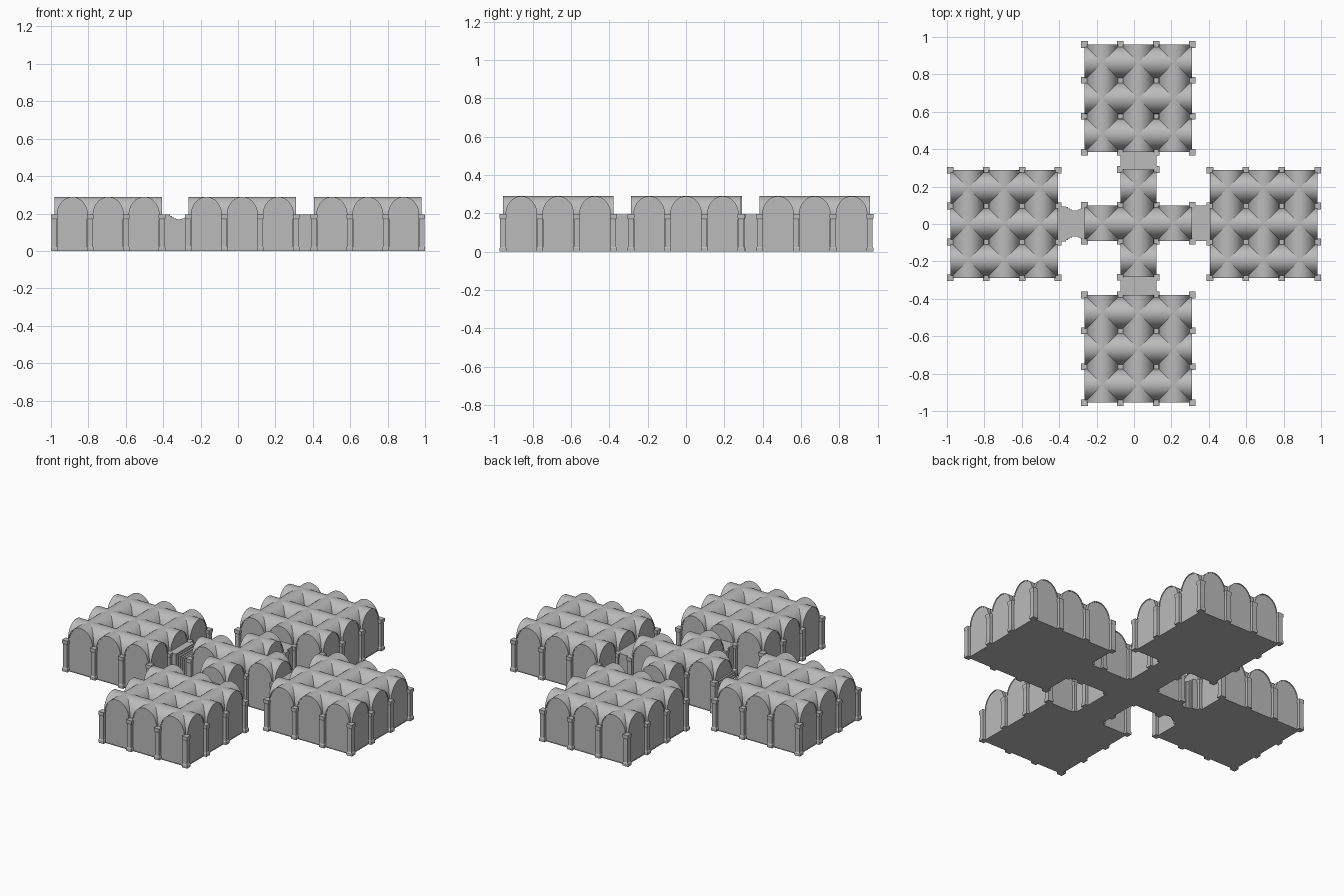
import bpy, bmesh, math
from mathutils import Vector

if "Cube" in bpy.data.objects:
    bpy.data.objects.remove(bpy.data.objects["Cube"])

PITCH = 0.192      # bay size
HALF = 0.083       # half width of an arch
SPRING = 0.193     # height where the arches begin
RISE = 0.096

stone = bpy.data.materials.new("grey_stone")
stone.use_nodes = True
stone.diffuse_color = (0.5, 0.5, 0.5, 1)
stone.node_tree.nodes["Principled BSDF"].inputs["Base Color"].default_value = (0.5, 0.5, 0.5, 1)


def finish(name, bm, smooth=False):
    bmesh.ops.recalc_face_normals(bm, faces=bm.faces)
    mesh = bpy.data.meshes.new(name)
    bm.to_mesh(mesh)
    bm.free()
    mesh.materials.append(stone)
    ob = bpy.data.objects.new(name, mesh)
    bpy.context.collection.objects.link(ob)
    if smooth:
        bpy.ops.object.select_all(action='DESELECT')
        ob.select_set(True)
        bpy.context.view_layer.objects.active = ob
        bpy.ops.object.shade_smooth_by_angle(angle=math.radians(30))
    return ob


def box(bm, x0, x1, y0, y1, z0, z1):
    vs = bmesh.ops.create_cube(bm, size=1)["verts"]
    for v in vs:
        v.co = Vector(((x0 + x1) / 2 + v.co.x * (x1 - x0),
                       (y0 + y1) / 2 + v.co.y * (y1 - y0),
                       (z0 + z1) / 2 + v.co.z * (z1 - z0)))


def arch(shrink, steps=24):
    """Half ellipse from one springing point to the other."""
    return [((HALF - shrink) * math.cos(math.pi * i / steps),
             SPRING + (RISE - shrink) * math.sin(math.pi * i / steps))
            for i in range(steps + 1)]


def prism(bm, profile, centre, offset, length, along_x):
    """Extrude an (across, height) profile along one of the plan axes."""
    ends = []
    for t in (-length / 2, length / 2):
        ring = []
        for a, z in profile:
            p = (t, offset + a) if along_x else (offset + a, t)
            ring.append(bm.verts.new((centre[0] + p[0], centre[1] + p[1], z)))
        ends.append(ring)
    n = len(profile)
    for i in range(n):
        j = (i + 1) % n
        bm.faces.new((ends[0][i], ends[0][j], ends[1][j], ends[1][i]))
    for ring in ends:
        bm.faces.new(ring)


def column(bm, x, y):
    """Square pier with stepped plinth and capital."""
    profile = [(0.018, 0), (0.018, 0.018), (0.0145, 0.024),
               (0.0145, 0.168), (0.018, 0.176), (0.018, 0.195)]
    rings = [[bm.verts.new((x + sx * r, y + sy * r, z))
              for sx, sy in ((-1, -1), (1, -1), (1, 1), (-1, 1))] for r, z in profile]
    for lo, hi in zip(rings, rings[1:]):
        for i in range(4):
            j = (i + 1) % 4
            bm.faces.new((lo[i], lo[j], hi[j], hi[i]))
    bm.faces.new(rings[0])
    bm.faces.new(rings[-1])


def hall(name, centre, runs):
    """Groin vaulted hall; runs maps a bay row to its number of bays."""
    vaults, walls, piers, floor = (bmesh.new() for _ in range(4))
    spots = set()
    for row, bays in runs.items():
        length = bays * PITCH
        for along_x in (True, False):
            ring = arch(0) + arch(0.006)[::-1]
            prism(vaults, ring, centre, row * PITCH, length, along_x)
            a = HALF - 0.003
            body = [(-a, 0), (a, 0)] + arch(0.003)
            prism(walls, body, centre, row * PITCH, length - 0.005, along_x)
        for i in range(bays + 1):
            for side in (-0.5, 0.5):
                spots.add((i - bays / 2, row + side))
        h, w = length / 2, PITCH / 2
        y = centre[1] + row * PITCH
        box(floor, centre[0] - h, centre[0] + h, y - w, y + w, 0, 0.004)
    for i, j in sorted(spots):
        column(piers, centre[0] + i * PITCH, centre[1] + j * PITCH)
    finish(name + "_vaults", vaults, True)
    finish(name + "_walls", walls, True)
    finish(name + "_columns", piers)
    finish(name + "_floor", floor)


# Four square halls around a cross-shaped one
square = {-1: 3, 0: 3, 1: 3}
hall("right_hall", (-0.694, 0), square)
hall("left_hall", (0.694, 0), square)
hall("back_hall", (0.023, 0.672), square)
hall("front_hall", (0.023, -0.667), square)
hall("centre_hall", (0.023, 0.004), {-1: 1, 0: 3, 1: 1})

# Flat-topped passages
bm = bmesh.new()
box(bm, -0.073, 0.119, 0.29, 0.386, 0, 0.194)
box(bm, -0.073, 0.119, -0.381, -0.282, 0, 0.194)
box(bm, 0.309, 0.408, -0.092, 0.1, 0, 0.194)
finish("passages", bm)

# Ribbed passage, narrowing to its middle in steps
bm = bmesh.new()
box(bm, -0.408, -0.363, -0.093, 0.093, 0, 0.194)
ribs = 9
width = 0.1 / ribs
for i in range(ribs):
    x = -0.365 + i * width
    pinch = 0.024 * math.sin(math.pi * (i + 0.5) / ribs)
    box(bm, x, x + width, -0.09 + pinch, 0.096 - pinch, 0, 0.192 - pinch)
finish("ribbed_passage", bm)
